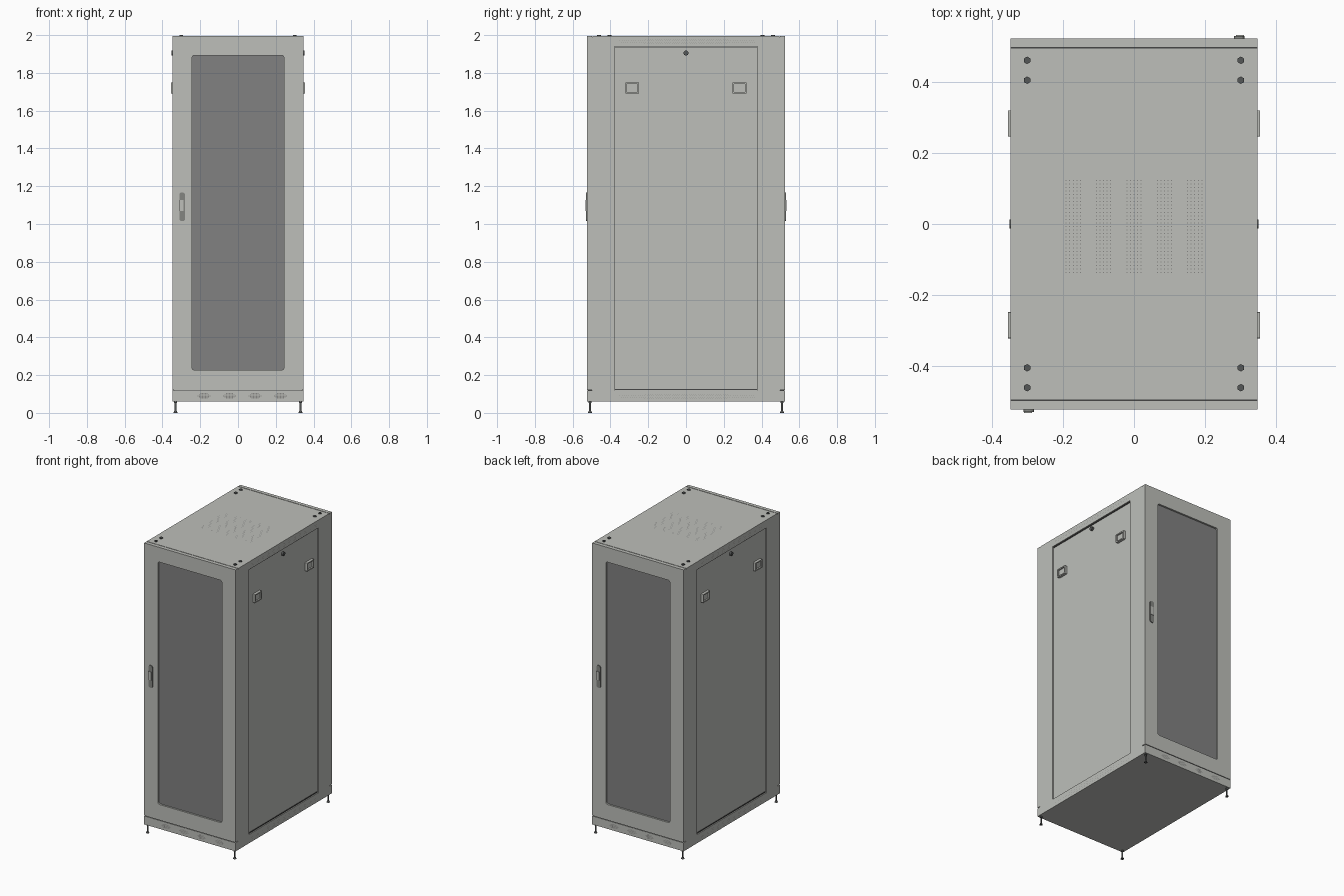
import bpy, bmesh
from mathutils import Matrix, Vector

if "Cube" in bpy.data.objects:
    bpy.data.objects.remove(bpy.data.objects["Cube"])


def material(name, rgb):
    m = bpy.data.materials.new(name)
    m.use_nodes = True
    m.diffuse_color = (*rgb, 1)
    m.node_tree.nodes["Principled BSDF"].inputs["Base Color"].default_value = (*rgb, 1)
    return m


PAINT = material("light grey paint", (0.51, 0.52, 0.49))
GLASS = material("tinted glass", (0.22, 0.22, 0.22))
GRIP = material("mid grey plastic", (0.23, 0.235, 0.22))
METAL = material("dark metal", (0.09, 0.095, 0.095))
SEAM = material("dark seam", (0.06, 0.06, 0.06))
VENT = material("vent grey", (0.24, 0.24, 0.23))


def finish(bm, name, mat):
    bmesh.ops.recalc_face_normals(bm, faces=bm.faces)
    me = bpy.data.meshes.new(name)
    bm.to_mesh(me)
    bm.free()
    me.materials.append(mat)
    ob = bpy.data.objects.new(name, me)
    bpy.context.collection.objects.link(ob)
    return ob


def box(name, centre, size, mat, axis=None, radius=0.0):
    """Box; edges running along the given axis may be rounded."""
    bm = bmesh.new()
    bmesh.ops.create_cube(bm, size=1)
    bmesh.ops.transform(bm, matrix=Matrix.Translation(centre) @ Matrix.Diagonal((*size, 1)),
                        verts=bm.verts)
    if axis is not None:
        edges = [e for e in bm.edges
                 if abs((e.verts[0].co - e.verts[1].co)[axis]) > size[axis] * 0.9]
        bmesh.ops.bevel(bm, geom=edges, offset=radius, segments=4, profile=0.5,
                        affect='EDGES')
    return finish(bm, name, mat)


def cylinder(name, centre, radius, depth, mat, sides=12, top=None, along_x=False):
    bm = bmesh.new()
    turn = Matrix.Rotation(1.5708, 4, 'Y') if along_x else Matrix()
    bmesh.ops.create_cone(bm, cap_ends=True, segments=sides, radius1=radius,
                          radius2=radius if top is None else top, depth=depth,
                          matrix=Matrix.Translation(centre) @ turn)
    return finish(bm, name, mat)


def cut(target, cutters):
    for c in cutters:
        c.hide_render = True
        mod = target.modifiers.new("cut", 'BOOLEAN')
        mod.operation, mod.solver, mod.object = 'DIFFERENCE', 'EXACT', c
    graph = bpy.context.evaluated_depsgraph_get()
    me = bpy.data.meshes.new_from_object(target.evaluated_get(graph))
    target.modifiers.clear()
    target.data = me
    me.materials.clear()
    me.materials.append(PAINT)
    for p in me.polygons:
        p.material_index = 0
    for c in cutters:
        bpy.data.objects.remove(c)


def holes(name, points, u, v, half):
    """Small vent holes as flat squares spanned by u and v."""
    bm = bmesh.new()
    u, v = Vector(u) * half, Vector(v) * half
    for p in points:
        p = Vector(p)
        bm.faces.new([bm.verts.new(p + a * u + b * v)
                      for a, b in ((-1, -1), (1, -1), (1, 1), (-1, 1))])
    me = bpy.data.meshes.new(name)
    bm.to_mesh(me)
    bm.free()
    me.materials.append(VENT)
    bpy.context.collection.objects.link(bpy.data.objects.new(name, me))


W, D, BASE, TOP = 0.348, 0.523, 0.06, 1.994
X, Y, Z = (1, 0, 0), (0, 1, 0), (0, 0, 1)

# Cabinet shell with door windows, side panel recesses and seams
cabinet = box("cabinet", (0, 0, (BASE + TOP) / 2), (2 * W, 2 * D, TOP - BASE), PAINT)
cutters = []
for s in (1, -1):
    cutters += [
        box("window_cutter", (0, s * D, 1.06), (0.486, 0.03, 1.666), PAINT, 1, 0.012),
        box("panel_cutter", (s * W, 0, 1.03), (0.02, 0.756, 1.82), PAINT),
        box("top_cutter", (0, s * 0.496, TOP), (1, 0.004, 0.012), PAINT),
        box("gap_cutter", (0, s * D, 0.12), (1, 0.052, 0.005), PAINT),
    ]
cut(cabinet, cutters)

# Parts shared by front and back, turned half way round
for s, side in ((-1, "front"), (1, "back")):
    box(side + "_glass", (0, s * (D - 0.014), 1.06), (0.486, 0.004, 1.666), GLASS, 1, 0.012)
    box(side + "_top_seam", (0, s * 0.496, TOP - 0.005), (2 * W, 0.004, 0.002), SEAM)
    box(side + "_door_gap", (0, s * (D - 0.016), 0.12), (2 * W - 0.02, 0.024, 0.0049), SEAM)
    hx = s * 0.296
    box(side + "_handle_base", (hx, s * (D + 0.002), 1.091), (0.03, 0.008, 0.152), GRIP,
        1, 0.012)
    box(side + "_handle_lever", (hx + s * 0.003, s * (D + 0.005), 1.097),
        (0.023, 0.008, 0.058), PAINT)
    # Diamond vent groups in the plinth
    pts = [(-s * (-0.18 + 0.135 * g + 0.008 * i), s * (D + 0.001), 0.09 + 0.006 * j)
           for g in range(4) for j in range(-2, 3) for i in range(-4, 5)
           if abs(i) + abs(j) <= 4]
    holes(side + "_plinth_vents", pts, (-s, 0, 0), Z, 0.0022)

# Side panels: slots, lock, latches and vent rows
for s, side in ((1, "left"), (-1, "right")):
    for z, end in ((1.937, "upper"), (0.123, "lower")):
        box(f"{side}_{end}_slot", (s * (W - 0.009), 0, z), (0.004, 0.752, 0.006), SEAM)
    cylinder(side + "_lock", (s * (W - 0.004), 0, 1.905), 0.013, 0.014, METAL, 16, None, True)
    for y in (-0.285, 0.283):
        latch = box(side + "_latch_frame", (s * (W - 0.002), y, 1.72),
                    (0.019, 0.074, 0.058), PAINT, 0, 0.003)
        cut(latch, [box("latch_cutter", (s * (W + 0.008), y, 1.72),
                        (0.02, 0.058, 0.042), PAINT)])
    for z, end in ((1.966, "upper"), (0.087, "lower")):
        pts = [(s * (W + 0.001), -0.35 + 0.012 * i + 0.006 * (j % 2), z + 0.008 * (j - 1.5))
               for j in range(4) for i in range(60) if j in (1, 2) or 10 < i < 48]
        holes(f"{side}_{end}_vents", pts, (0, s, 0), Z, 0.0013)

# Roof vents in five groups
pts = [(0.0855 * g + 0.01 * i, -0.137 + 0.01 * j, TOP + 0.001)
       for g in range(-2, 3) for i in range(-2, 3) for j in range(27)]
holes("roof_vents", pts, X, Y, 0.0014)

# Roof bolts and levelling feet at each corner
for sx in (1, -1):
    for sy in (1, -1):
        for y in (0.405, 0.461):
            cylinder("roof_bolt", (sx * 0.301, sy * y, 1.996), 0.0105, 0.008, METAL, 6)
        x, y = sx * 0.331, sy * 0.508
        cylinder("foot_stem", (x, y, 0.035), 0.005, 0.054, METAL)
        cylinder("foot_pad", (x, y, 0.005), 0.011, 0.01, METAL, 12, 0.007)
        cylinder("foot_nut", (x, y, 0.056), 0.009, 0.008, METAL, 6)
